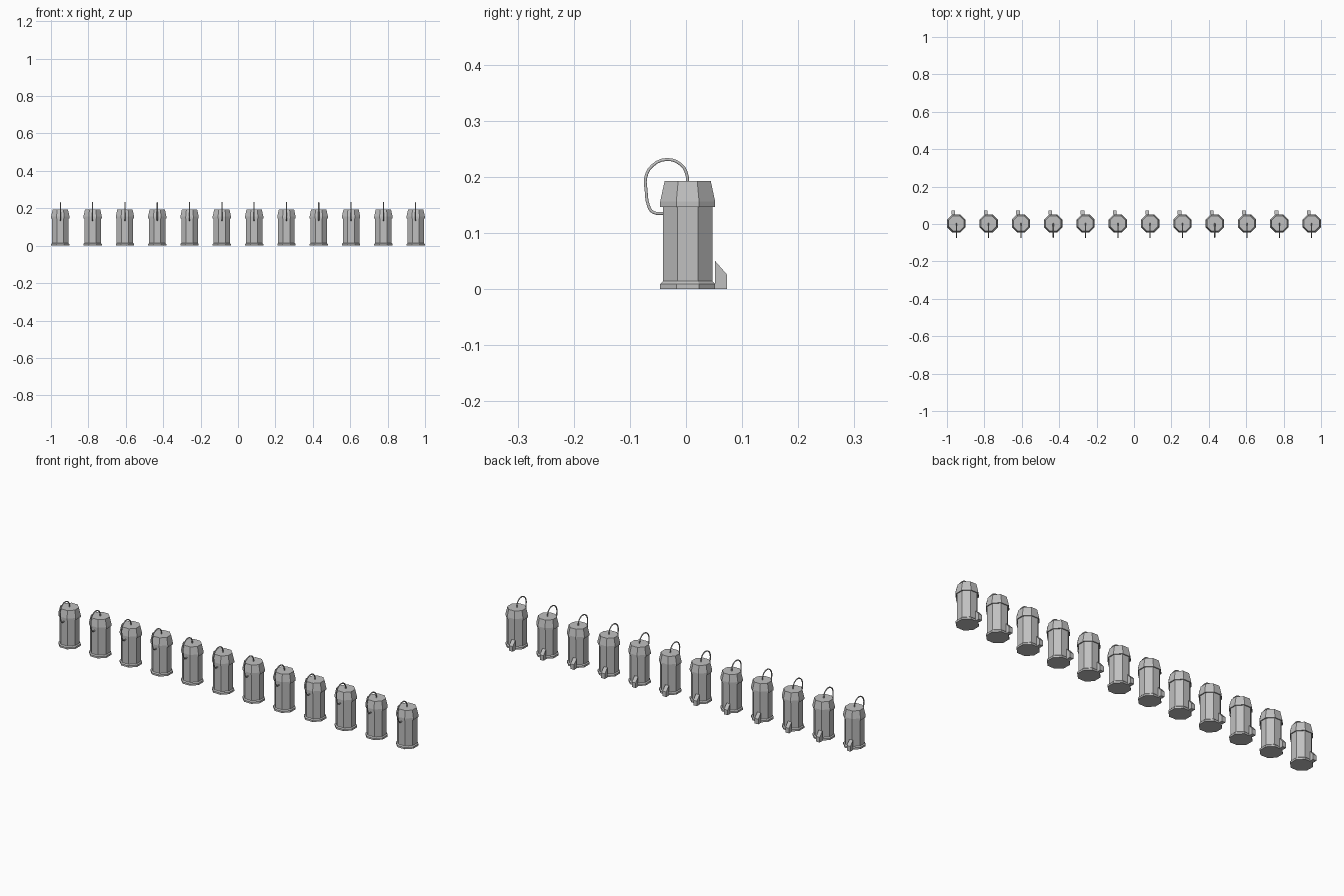
import bpy
import bmesh
import math

cube = bpy.data.objects.get("Cube")
if cube:
    bpy.data.objects.remove(cube)

COUNT = 12
SPACING = 1.9 / (COUNT - 1)
CENTRE_Y = 0.003


def make_material(name, value):
    mat = bpy.data.materials.new(name)
    mat.use_nodes = True
    colour = (value, value, value, 1)
    mat.diffuse_color = colour
    mat.node_tree.nodes["Principled BSDF"].inputs["Base Color"].default_value = colour
    return mat


grey = make_material("plain grey", 0.53)


def finish(bm, name):
    bmesh.ops.recalc_face_normals(bm, faces=bm.faces)
    mesh = bpy.data.meshes.new(name)
    bm.to_mesh(mesh)
    bm.free()
    mesh.materials.append(grey)
    return mesh


def octagon_stack(name, profile):
    """Closed eight-sided solid from (flat radius, height) pairs."""
    bm = bmesh.new()
    rings = []
    for flat, z in profile:
        r = flat / math.cos(math.pi / 8)
        angles = [math.pi / 8 + i * math.pi / 4 for i in range(8)]
        rings.append([bm.verts.new((r * math.cos(a), CENTRE_Y + r * math.sin(a), z))
                      for a in angles])
    for low, high in zip(rings, rings[1:]):
        for i in range(8):
            j = (i + 1) % 8
            bm.faces.new((low[i], low[j], high[j], high[i]))
    bm.faces.new(rings[0])
    bm.faces.new(rings[-1])
    return finish(bm, name)


def extruded_side(name, outline, x0, x1):
    """Extrude a (y, z) outline across x."""
    bm = bmesh.new()
    face = bm.faces.new([bm.verts.new((x0, y, z)) for y, z in outline])
    made = bmesh.ops.extrude_face_region(bm, geom=[face])["geom"]
    verts = [v for v in made if isinstance(v, bmesh.types.BMVert)]
    bmesh.ops.translate(bm, verts=verts, vec=(x1 - x0, 0, 0))
    return finish(bm, name)


def tube(name, path, radius):
    curve = bpy.data.curves.new(name, "CURVE")
    curve.dimensions = "3D"
    curve.bevel_depth = radius
    curve.bevel_resolution = 1
    curve.resolution_u = 3
    curve.use_fill_caps = True
    spline = curve.splines.new("BEZIER")
    spline.bezier_points.add(len(path) - 1)
    for point, (y, z) in zip(spline.bezier_points, path):
        point.co = (0, y, z)
        point.handle_left_type = point.handle_right_type = "AUTO"
    curve.materials.append(grey)
    return curve


# Shared shapes: footed body, flared lid, rear foot pedal, looping hose
parts = {
    "body": octagon_stack("body", [(0.049, 0), (0.049, 0.009), (0.044, 0.014), (0.044, 0.15)]),
    "lid": octagon_stack("lid", [(0.049, 0.146), (0.049, 0.156), (0.041, 0.193)]),
    "pedal": extruded_side("pedal", [(0.052, 0), (0.073, 0), (0.073, 0.026), (0.052, 0.05)],
                           -0.026, -0.006),
    "hose": tube("hose", [(0.003, 0.188), (0.001, 0.206), (-0.009, 0.222), (-0.034, 0.231),
                          (-0.060, 0.220), (-0.0715, 0.200), (-0.071, 0.175),
                          (-0.067, 0.149), (-0.059, 0.137), (-0.036, 0.135)], 0.003),
}

# Row of identical units
for i in range(COUNT):
    for name, data in parts.items():
        obj = bpy.data.objects.new(f"{name}_{i + 1}", data)
        obj.location.x = (i - (COUNT - 1) / 2) * SPACING
        bpy.context.collection.objects.link(obj)
